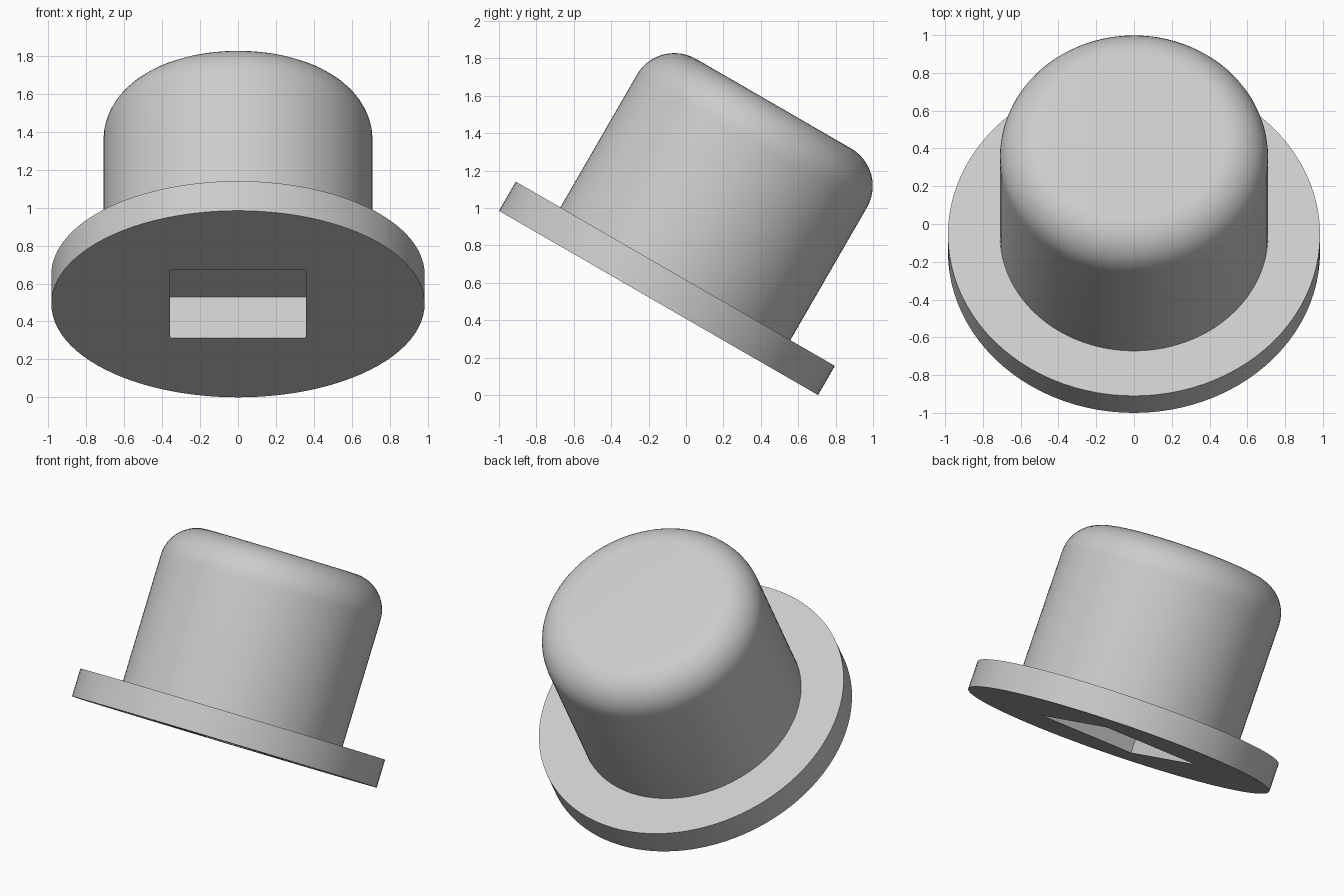
import bpy
import bmesh
from math import sin, cos, pi, radians
from mathutils import Matrix, Vector

default = bpy.data.objects.get("Cube")
if default:
    bpy.data.objects.remove(default, do_unlink=True)

SEGMENTS = 96
FLANGE_R, FLANGE_H = 0.985, 0.18
BODY_R, TOP_H, FILLET = 0.71, 1.23, 0.231
SLOT_HALF, SLOT_DEPTH = 0.36, 0.25

grey = bpy.data.materials.new("light grey")
grey.use_nodes = True
colour = (0.6, 0.6, 0.6, 1)
grey.diffuse_color = colour
grey.node_tree.nodes["Principled BSDF"].inputs["Base Color"].default_value = colour

# Tilted frame shared by the solid and its cutter
tilt = Matrix.Translation((0, -0.147, FLANGE_R / 2)) @ Matrix.Rotation(radians(-30), 4, "X")


def make_object(name, bm):
    bmesh.ops.recalc_face_normals(bm, faces=bm.faces)
    mesh = bpy.data.meshes.new(name)
    bm.to_mesh(mesh)
    bm.free()
    mesh.materials.append(grey)
    obj = bpy.data.objects.new(name, mesh)
    obj.matrix_world = tilt
    bpy.context.collection.objects.link(obj)
    return obj


# Flanged cap: rings of a turned profile, closed by flat discs
profile = [(FLANGE_R, 0), (FLANGE_R, FLANGE_H), (BODY_R, FLANGE_H)]
for i in range(13):
    a = pi / 2 * i / 12
    profile.append((BODY_R - FILLET + FILLET * cos(a), TOP_H - FILLET + FILLET * sin(a)))

bm = bmesh.new()
rings = []
for r, z in profile:
    angles = [2 * pi * k / SEGMENTS for k in range(SEGMENTS)]
    rings.append([bm.verts.new((r * cos(a), r * sin(a), z)) for a in angles])
for low, high in zip(rings, rings[1:]):
    for k in range(SEGMENTS):
        n = (k + 1) % SEGMENTS
        bm.faces.new((low[k], low[n], high[n], high[k]))
bm.faces.new(rings[0][::-1])
bm.faces.new(rings[-1])
cap = make_object("flanged_cap", bm)

# Square blind socket in the underside
bm = bmesh.new()
bmesh.ops.create_cube(bm, size=2)
bmesh.ops.scale(bm, vec=Vector((SLOT_HALF, SLOT_HALF, SLOT_DEPTH)), verts=bm.verts)
cutter = make_object("socket_cutter", bm)
cutter.hide_render = True

cut = cap.modifiers.new("socket", "BOOLEAN")
cut.operation = "DIFFERENCE"
cut.solver = "EXACT"
cut.object = cutter

bpy.ops.object.select_all(action="DESELECT")
cap.select_set(True)
bpy.context.view_layer.objects.active = cap
bpy.ops.object.modifier_apply(modifier=cut.name)
bpy.data.objects.remove(cutter, do_unlink=True)
bpy.ops.object.shade_smooth_by_angle(angle=radians(30))
